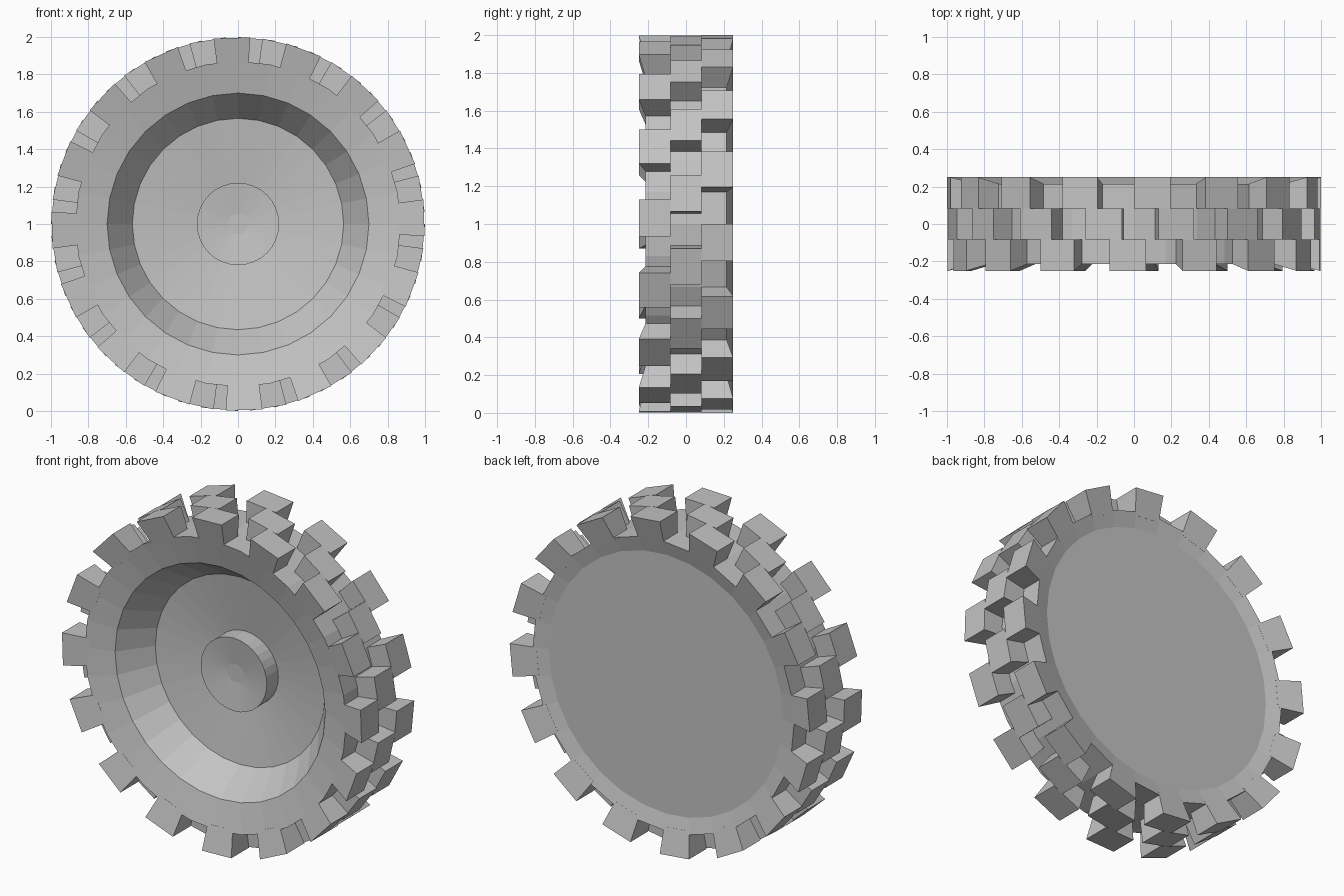
import bpy, bmesh, math

old = bpy.data.objects.get("Cube")
if old:
    bpy.data.objects.remove(old, do_unlink=True)

grey = bpy.data.materials.new("plain grey")
grey.use_nodes = True
GREY = (0.55, 0.55, 0.55, 1)
grey.diffuse_color = GREY
grey.node_tree.nodes["Principled BSDF"].inputs["Base Color"].default_value = GREY

SIDES = 32
PITCH = math.radians(22.5)
FLOOR = 0.87


def polar(r, y, angle):
    """Point on the wheel: radius and angle around the y axle, centred at z = 1."""
    return (r * math.cos(angle), y, 1 + r * math.sin(angle))


def finish(name, bm):
    bmesh.ops.recalc_face_normals(bm, faces=bm.faces)
    mesh = bpy.data.meshes.new(name)
    bm.to_mesh(mesh)
    bm.free()
    mesh.materials.append(grey)
    obj = bpy.data.objects.new(name, mesh)
    bpy.context.collection.objects.link(obj)
    return obj


def lathe(name, profile):
    """Revolve (radius, y) points around the axle and cap both ends."""
    bm = bmesh.new()
    rings = [[bm.verts.new(polar(r, y, math.tau * i / SIDES)) for i in range(SIDES)]
             for r, y in profile]
    for a, b in zip(rings, rings[1:]):
        for i in range(SIDES):
            j = (i + 1) % SIDES
            bm.faces.new((a[i], a[j], b[j], b[i]))
    bm.faces.new(rings[0])
    bm.faces.new(rings[-1])
    return finish(name, bm)


def tread_row(name, start, outer_y, inner_y):
    """Ring of blocks, each half a pitch wide; y pairs are at the tip and the root."""
    bm = bmesh.new()
    for k in range(16):
        a0 = math.radians(start) + k * PITCH
        a1 = a0 + PITCH / 2
        quads = []
        for r, ys in ((0.85, inner_y), (1.0, outer_y)):
            quads.append([bm.verts.new(polar(r, y, a))
                          for y, a in ((ys[0], a0), (ys[1], a0), (ys[1], a1), (ys[0], a1))])
        low, top = quads
        bm.faces.new(low)
        bm.faces.new(top)
        for i in range(4):
            j = (i + 1) % 4
            bm.faces.new((low[i], low[j], top[j], top[i]))
    return finish(name, bm)


# Wheel body: dished front, outer floor, flat back panel
lathe("wheel_body", [
    (0.22, 0.07), (0.565, 0.02), (0.70, -0.17),
    (FLOOR, -0.215), (FLOOR, 0.215), (0.78, 0.19)])

# Hub with a shallow central dimple
lathe("hub", [(0.22, 0.09), (0.22, -0.04), (0.055, -0.02)])

# Three staggered rows of tread blocks
tread_row("front_tread", -3.75, (-0.25, -0.083), (-0.21, -0.083))
tread_row("middle_tread", 3.75, (-0.083, 0.083), (-0.083, 0.083))
tread_row("back_tread", 11.25, (0.083, 0.25), (0.083, 0.21))
